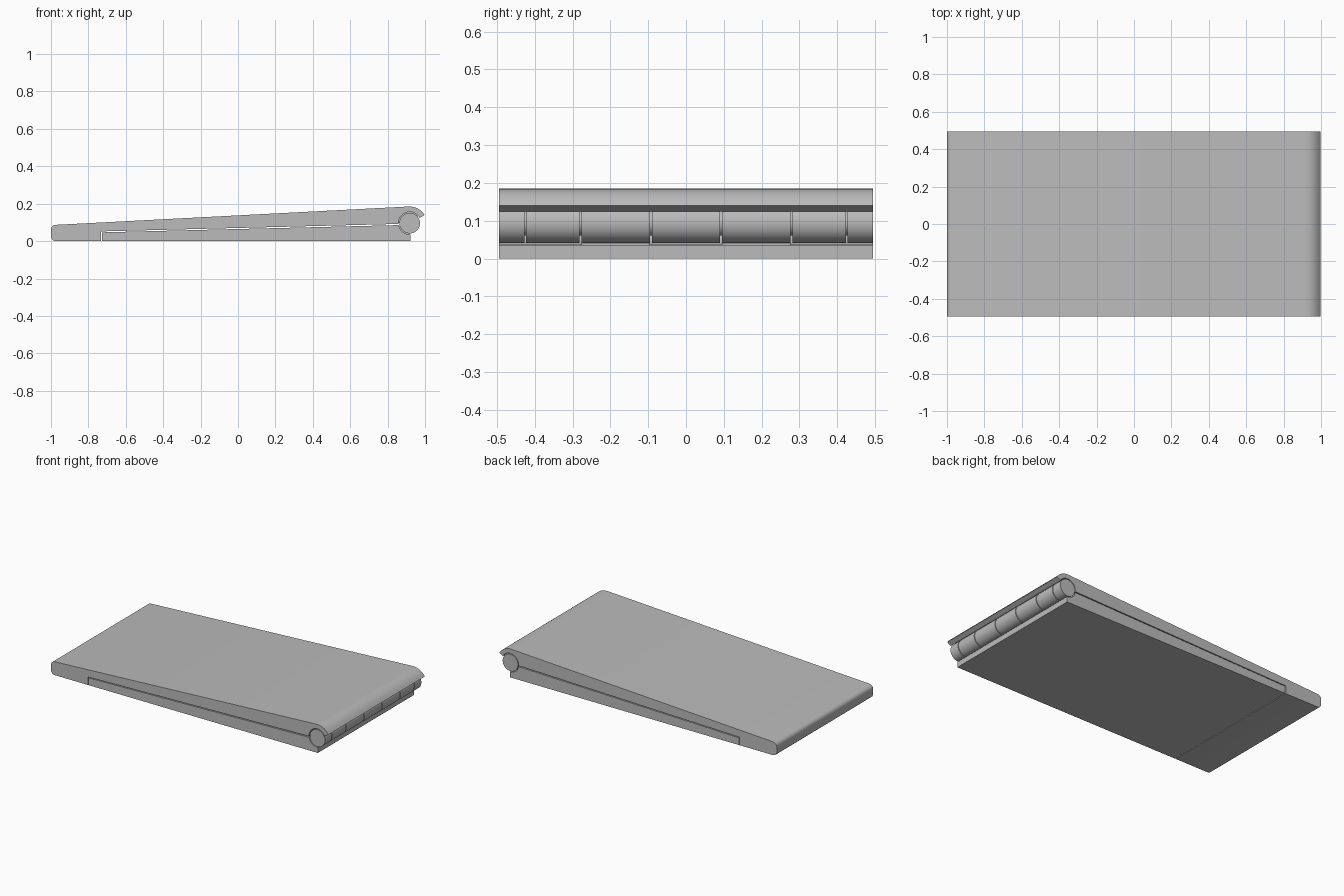
import bpy, bmesh
from math import cos, sin, radians, pi

if "Cube" in bpy.data.objects:
    bpy.data.objects.remove(bpy.data.objects["Cube"])

CX, CZ, R = 0.918, 0.096, 0.055     # hinge axis and barrel radius
GROOVE = 0.060                      # radius of the seat in both leaves
HALF = 0.495                        # half width along y

grey = bpy.data.materials.new("plain_grey")
grey.diffuse_color = (0.5, 0.5, 0.5, 1)
grey.use_nodes = True
grey.node_tree.nodes["Principled BSDF"].inputs["Base Color"].default_value = grey.diffuse_color


def arc(cx, cz, r, a0, a1, n):
    return [(cx + r * cos(radians(a0 + (a1 - a0) * i / n)),
             cz + r * sin(radians(a0 + (a1 - a0) * i / n))) for i in range(n + 1)]


def extrude(name, profile, y0, y1):
    bm = bmesh.new()
    a = [bm.verts.new((x, y0, z)) for x, z in profile]
    b = [bm.verts.new((x, y1, z)) for x, z in profile]
    n = len(profile)
    bm.faces.new(a)
    bm.faces.new(b[::-1])
    for i in range(n):
        j = (i + 1) % n
        bm.faces.new((a[j], a[i], b[i], b[j]))
    bmesh.ops.recalc_face_normals(bm, faces=bm.faces)
    me = bpy.data.meshes.new(name)
    bm.to_mesh(me)
    bm.free()
    me.materials.append(grey)
    ob = bpy.data.objects.new(name, me)
    bpy.context.collection.objects.link(ob)
    bpy.ops.object.select_all(action='DESELECT')
    bpy.context.view_layer.objects.active = ob
    ob.select_set(True)
    bpy.ops.object.shade_smooth_by_angle(angle=radians(30))
    return ob


# Upper leaf: thick rounded toe, sloped top, curled lip over the hinge
lip = []
for i in range(11):
    t = i / 10
    p = [(0.998, 0.140), (0.974, 0.172), (0.951, 0.185), (0.912, 0.185)]
    w = [(1 - t)**3, 3 * t * (1 - t)**2, 3 * t * t * (1 - t), t**3]
    lip.append((sum(k * q[0] for k, q in zip(w, p)), sum(k * q[1] for k, q in zip(w, p))))
upper = ([(-0.733, 0.0), (-0.733, 0.052)]
         + arc(CX, CZ, GROOVE, 184, 28, 28)
         + lip
         + arc(-0.973, 0.060, 0.027, 93, 180, 6)
         + arc(-0.973, 0.027, 0.027, 180, 270, 6))
extrude("upper_leaf", upper, -HALF, HALF)

# Lower leaf: flat wedge nested under the upper leaf
lower = ([(-0.728, 0.0), (-0.728, 0.047)]
         + arc(CX, CZ, GROOVE, 190, 270, 14)
         + [(0.921, 0.036), (0.921, 0.0)])
extrude("lower_leaf", lower, -HALF, HALF)

# Hinge knuckles, alternately joined to the upper and lower leaf
edges = [-HALF, -0.425, -0.279, -0.093, 0.093, 0.279, 0.425, HALF]
owners = ["upper", "upper", "lower", "upper", "lower", "upper", "upper"]
webs = {"upper": (40, 180), "lower": (195, 268)}
for i, owner in enumerate(owners):
    y0 = edges[i] + (0.0025 if i else 0)
    y1 = edges[i + 1] - (0.0025 if i < 6 else 0)
    extrude(f"knuckle_{i + 1}", arc(CX, CZ, R, 0, 352.5, 47), y0, y1)
    # end caps stay free so their outline shows; the others get a web to their leaf
    if 0 < i < 6:
        a0, a1 = webs[owner]
        web = arc(CX, CZ, GROOVE + 0.001, a0, a1, 16) + arc(CX, CZ, R - 0.003, a1, a0, 16)
        extrude(f"{owner}_web_{i + 1}", web, y0, y1)

# Hinge pin running through the knuckles
extrude("hinge_pin", arc(CX, CZ, 0.035, 0, 345, 23), -HALF + 0.01, HALF - 0.01)
